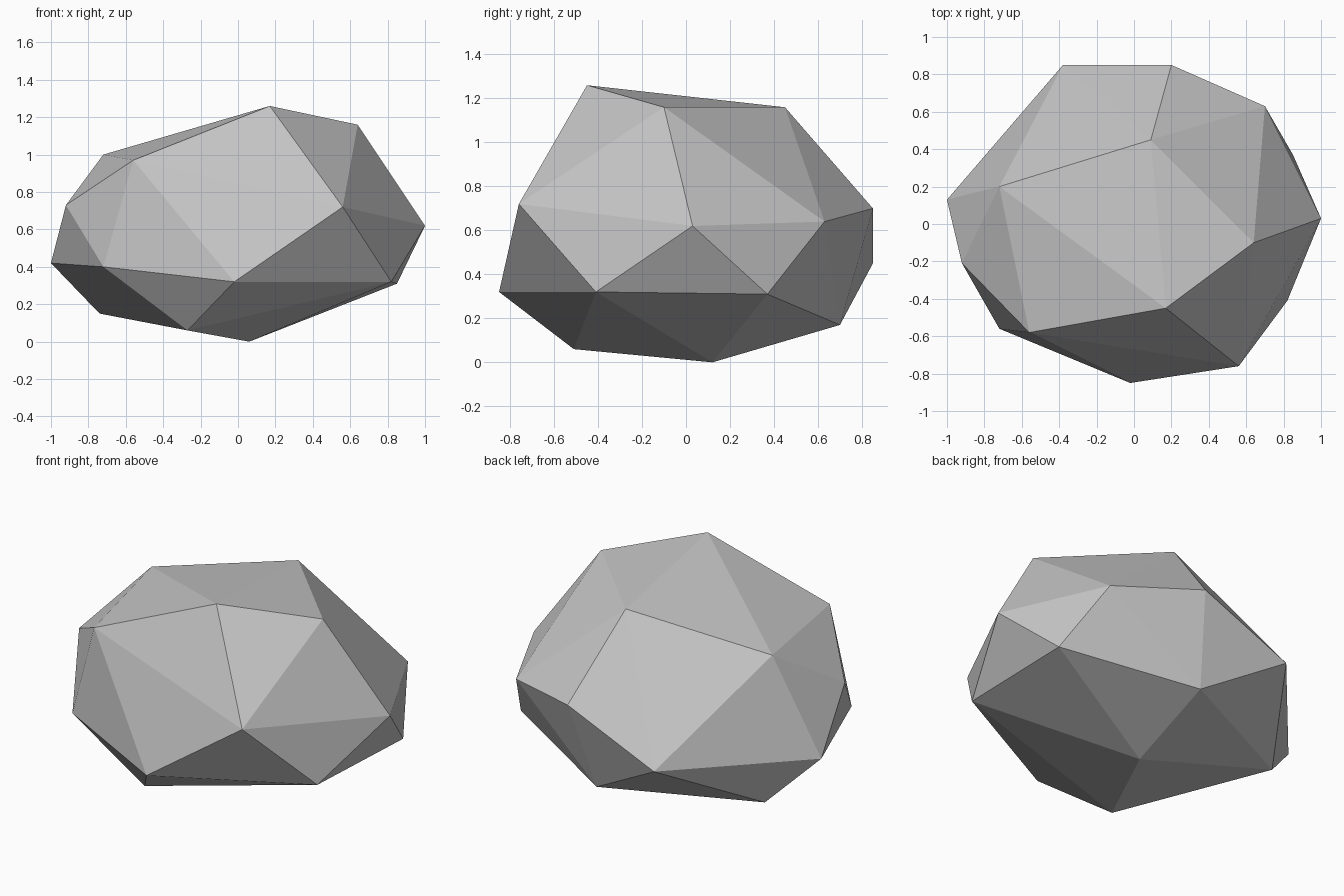
import bpy
import bmesh
from mathutils import Vector

# Remove the default cube
default_cube = bpy.data.objects.get("Cube")
if default_cube is not None:
    bpy.data.objects.remove(default_cube, do_unlink=True)


def flat_material(name, colour):
    """Make a plain matte material of one colour."""
    material = bpy.data.materials.new(name)
    material.use_nodes = True
    material.diffuse_color = colour
    shader = material.node_tree.nodes.get("Principled BSDF")
    shader.inputs["Base Color"].default_value = colour
    shader.inputs["Roughness"].default_value = 1
    return material


def hull_object(name, corners, material):
    """Wrap a faceted convex stone around its corner points."""
    bm = bmesh.new()
    for corner in corners:
        bm.verts.new(Vector(corner))
    hull = bmesh.ops.convex_hull(bm, input=bm.verts[:], use_existing_faces=False)
    # Drop any point that fell inside the hull
    loose = [v for v in bm.verts if not v.link_faces]
    bmesh.ops.delete(bm, geom=loose, context="VERTS")
    bmesh.ops.recalc_face_normals(bm, faces=bm.faces[:])
    for face in bm.faces:
        face.smooth = False
    mesh = bpy.data.meshes.new(name)
    bm.to_mesh(mesh)
    bm.free()
    mesh.materials.append(material)
    stone = bpy.data.objects.new(name, mesh)
    bpy.context.collection.objects.link(stone)
    return stone


# Crown: the upper corners of the stone
crown = [
    (.17, -.45, 1.26), (.64, -.1, 1.16), (.09, .45, 1.16),
    (-.72, .2, 1), (-.56, -.58, .97),
]

# Girdle: the widest corners, upper and lower
girdle = [
    (.56, -.76, .72), (1, .03, .62), (.7, .63, .64), (.2, .85, .7),
    (-.92, -.21, .73), (-.38, .85, .45), (-1, .13, .42),
    (-.72, -.56, .4), (-.02, -.85, .32), (.82, -.41, .32), (.85, .37, .31),
]

# Underside: the corners it rests on
underside = [(.06, .12, 0), (-.27, -.51, .06), (-.74, .3, .15), (.11, .7, .17)]

stone_grey = flat_material("stone grey", (.55, .55, .55, 1))
hull_object("rock", crown + girdle + underside, stone_grey)
